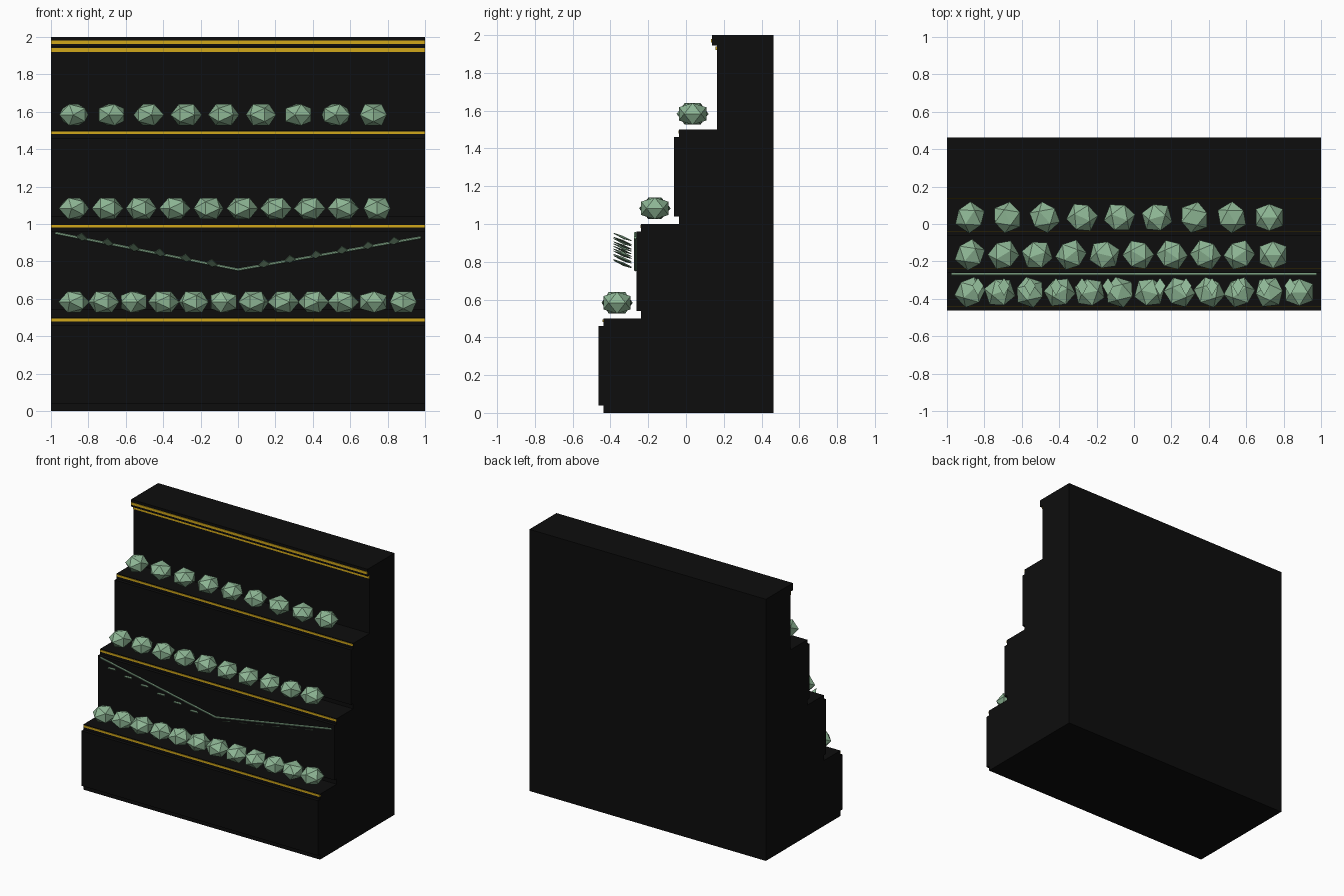
import bpy, bmesh, math, random
from mathutils import Vector, Matrix

if "Cube" in bpy.data.objects:
    bpy.data.objects.remove(bpy.data.objects["Cube"])

random.seed(4)


def material(name, rgb):
    m = bpy.data.materials.new(name)
    m.diffuse_color = (*rgb, 1)
    m.use_nodes = True
    m.node_tree.nodes["Principled BSDF"].inputs["Base Color"].default_value = m.diffuse_color
    return m


BLACK = material("black", (0.004, 0.004, 0.004))
GOLD = material("gold", (0.64, 0.39, 0.01))
SAGE = material("sage_green", (0.27, 0.47, 0.30))


def finish(name, bm, mat):
    bmesh.ops.recalc_face_normals(bm, faces=bm.faces[:])
    me = bpy.data.meshes.new(name)
    bm.to_mesh(me)
    bm.free()
    me.materials.append(mat)
    ob = bpy.data.objects.new(name, me)
    bpy.context.collection.objects.link(ob)
    return ob


def box(name, y0, y1, z0, z1, mat, half_x=1.0):
    bm = bmesh.new()
    bmesh.ops.create_cube(bm, size=1)
    for v in bm.verts:
        v.co = (v.co.x * 2 * half_x,
                y0 if v.co.y < 0 else y1,
                z0 if v.co.z < 0 else z1)
    return finish(name, bm, mat)


def prism(bm, outline, offset):
    """Closed solid from an outline swept along an offset."""
    face = bm.faces.new([bm.verts.new(p) for p in outline])
    new = bmesh.ops.extrude_face_region(bm, geom=[face], use_keep_orig=True)["geom"]
    bmesh.ops.translate(bm, vec=offset,
                        verts=[g for g in new if isinstance(g, bmesh.types.BMVert)])


# Stepped body: four tiers, each set back 0.2
BACK = 0.463
fronts = [-0.437, -0.237, -0.037, 0.163]
outline = [(-1, BACK, 0)]
for i, y in enumerate(fronts):
    outline += [(-1, y, i * 0.5), (-1, y, (i + 1) * 0.5)]
outline.append((-1, BACK, 2))
bm = bmesh.new()
prism(bm, outline, (2, 0, 0))
finish("stepped_body", bm, BLACK)

# Raised front panels and gold edge trims on the lower tiers
for i, y in enumerate(fronts[:3]):
    z = i * 0.5
    box(f"front_panel_{i + 1}", y - 0.026, y + 0.01, z + 0.04, z + 0.46, BLACK)
    box(f"gold_trim_{i + 1}", y - 0.004, y + 0.004, z + 0.48, z + 0.495, GOLD)

# Top cornice with two gold lines
box("cornice", 0.137, 0.18, 1.945, 2.0, BLACK)
box("cornice_gold_line", 0.133, 0.14, 1.962, 1.98, GOLD)
box("lower_gold_line", 0.157, 0.166, 1.92, 1.94, GOLD)


# Faceted shrubs: squashed icosahedra standing with an edge on top
def shrub(name, x, y, z, angle, r=0.085):
    t = (1 + math.sqrt(5)) / 2
    k = r / math.hypot(1, t)
    bm = bmesh.new()
    for a in (-1, 1):
        for b in (-t, t):
            for p in ((a, 0, b), (0, b, a), (b, a, 0)):
                bm.verts.new(Vector(p) * k)
    bmesh.ops.convex_hull(bm, input=bm.verts[:])
    ob = finish(name, bm, SAGE)
    ob.location = (x, y, z)
    ob.rotation_euler.z = angle
    ob.scale.z = 0.79
    return ob


for row, (count, step) in enumerate([(12, 0.16), (10, 0.18), (9, 0.2)]):
    for i in range(count):
        turn = 0 if i == count - 1 else random.uniform(0, math.pi)
        shrub(f"shrub_{row + 1}_{i + 1}", -0.877 + i * step,
              fronts[row] + 0.072, 0.583 + row * 0.5, turn)

# Hanging garland: two thin stems sagging to the middle
ends = [Vector((-0.977, -0.268, 0.952)), Vector((0, -0.268, 0.756)),
        Vector((0.977, -0.268, 0.928))]
bm = bmesh.new()
for a, b in zip(ends, ends[1:]):
    d = b - a
    rot = d.to_track_quat('Z', 'Y').to_matrix().to_4x4()
    bmesh.ops.create_cone(bm, cap_ends=True, segments=6, radius1=0.007, radius2=0.007,
                          depth=d.length, matrix=Matrix.Translation((a + b) / 2) @ rot)
finish("garland_stem", bm, SAGE)

# Garland leaves: thin diamonds tilted up toward the front
bm = bmesh.new()
for i in list(range(-6, 0)) + list(range(1, 7)):
    x = i * 0.139
    a, b = (ends[0], ends[1]) if x < 0 else (ends[1], ends[2])
    slope = (b.z - a.z) / (b.x - a.x)
    z = a.z + slope * (x - a.x) + 0.006
    diamond = [(0, -0.384, 0.02), (0.03, -0.33, -0.004),
               (0, -0.288, -0.02), (-0.03, -0.33, -0.004)]
    prism(bm, [(x + px, py, z + pz + slope * px) for px, py, pz in diamond], (0, 0, 0.004))
finish("garland_leaves", bm, SAGE)
